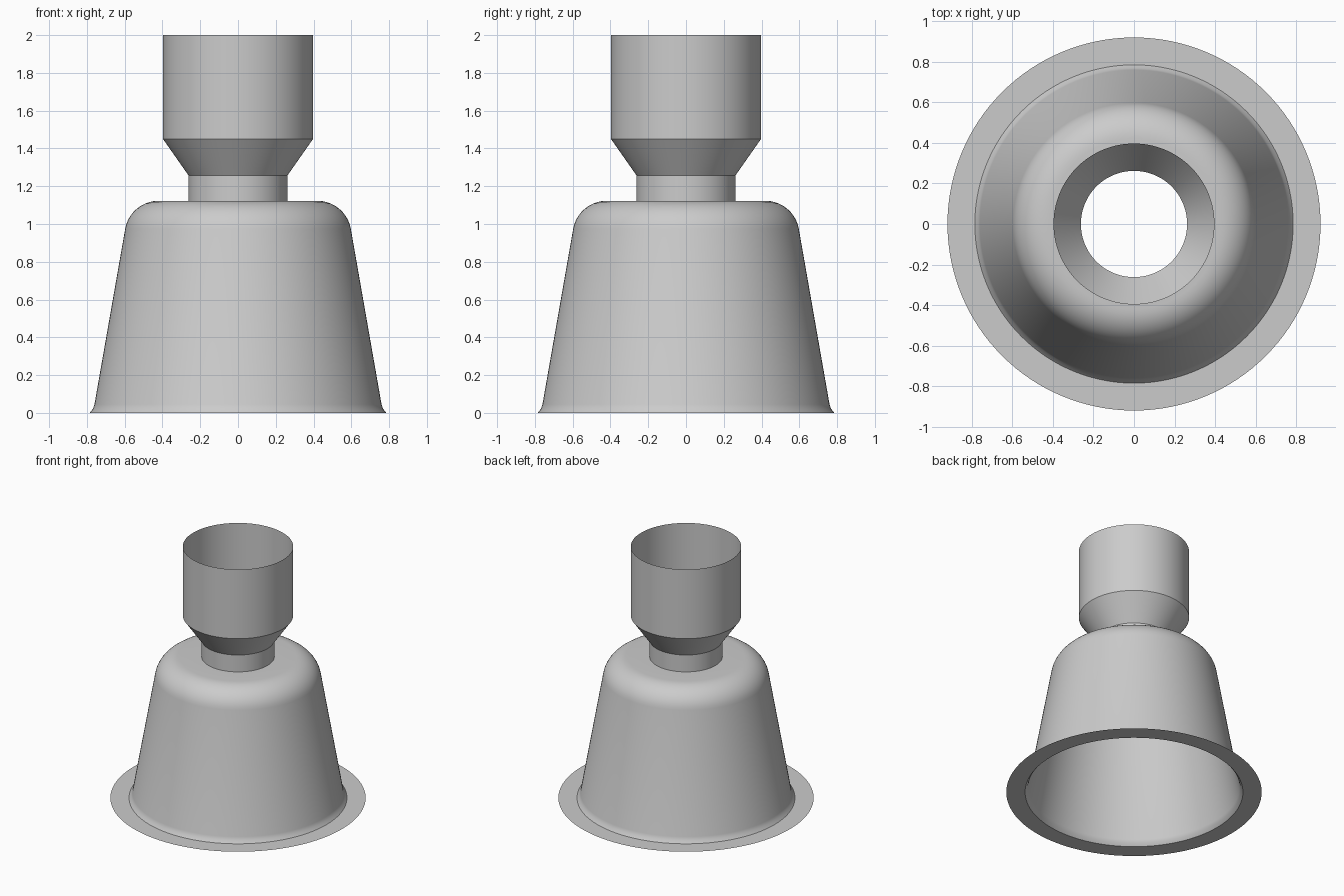
import bpy
import bmesh
from math import cos, sin, pi, radians

SEGMENTS = 128

cube = bpy.data.objects.get("Cube")
if cube:
    bpy.data.objects.remove(cube, do_unlink=True)

grey = bpy.data.materials.new("plain grey")
grey.use_nodes = True
colour = (0.6, 0.6, 0.6, 1)
grey.diffuse_color = colour
grey.node_tree.nodes["Principled BSDF"].inputs["Base Color"].default_value = colour


def lathe(name, profile):
    """Spin an open (radius, height) profile, listed bottom to top, around z."""
    bm = bmesh.new()
    rings = []
    for r, z in profile:
        rings.append([bm.verts.new((r * cos(2 * pi * i / SEGMENTS),
                                    r * sin(2 * pi * i / SEGMENTS), z))
                      for i in range(SEGMENTS)])
    for low, high in zip(rings, rings[1:]):
        for i in range(SEGMENTS):
            j = (i + 1) % SEGMENTS
            bm.faces.new((low[i], low[j], high[j], high[i]))
    mesh = bpy.data.meshes.new(name)
    bm.to_mesh(mesh)
    bm.free()
    mesh.materials.append(grey)
    obj = bpy.data.objects.new(name, mesh)
    bpy.context.collection.objects.link(obj)
    bpy.ops.object.select_all(action="DESELECT")
    obj.select_set(True)
    bpy.context.view_layer.objects.active = obj
    bpy.ops.object.shade_smooth_by_angle(angle=radians(30))
    return obj


NECK = 0.262
TOP = 1.123

# Flat base flange
lathe("base_flange", [(0.92, 0), (0.785, 0)])

# Tapered bell with a small flare at the foot and a rounded shoulder
shoulder_r = 0.18
shoulder = [(0.42 + shoulder_r * cos(radians(a)),
             TOP - shoulder_r + shoulder_r * sin(radians(a)))
            for a in range(10, 91, 8)]
lathe("bell_body", [(0.785, 0), (0.768, 0.022), (0.76, 0.045)]
      + shoulder + [(NECK, TOP)])

# Neck, cone and open cup
lathe("neck", [(NECK, TOP), (NECK, 1.257)])
lathe("cup", [(NECK, 1.257), (0.397, 1.45), (0.397, 2)])
